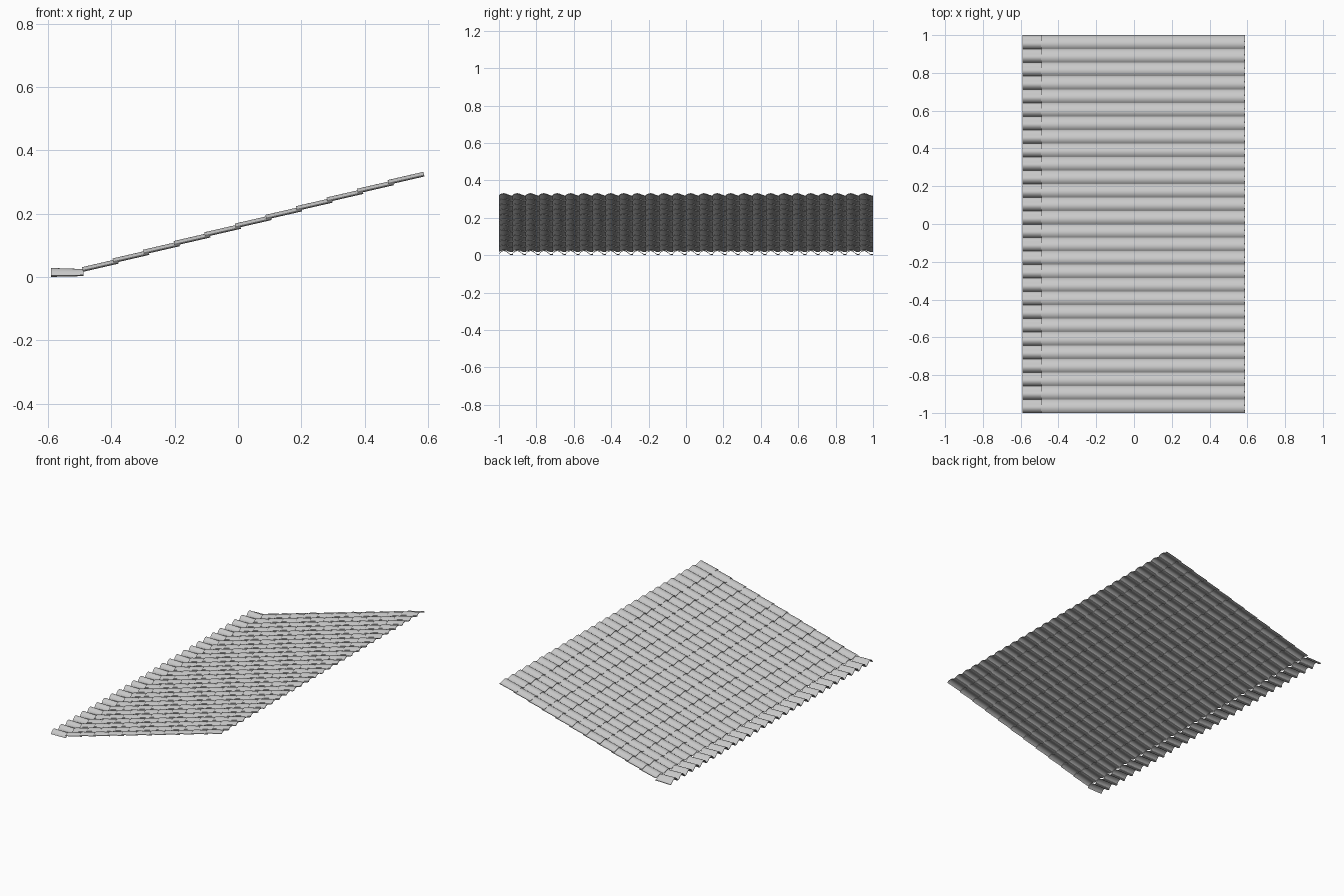
import bpy, bmesh, math
from mathutils import Matrix, Vector

cube = bpy.data.objects.get("Cube")
if cube:
    bpy.data.objects.remove(cube, do_unlink=True)

COLUMNS, ROWS = 28, 11
PITCH = 2 / (COLUMNS + 0.04)      # width of one tile column
STEP = Vector((0.0965, 0, 0.0275))  # offset from one sloped course to the next
HUMP, THICK = 0.012, 0.003
ANGLE = math.atan(0.23)

clay = bpy.data.materials.new("light_grey_tile")
clay.use_nodes = True
grey = (0.58, 0.58, 0.58, 1)
clay.diffuse_color = grey
clay.node_tree.nodes["Principled BSDF"].inputs["Base Color"].default_value = grey

# Pantile section: a rounded hump running into a shallow pan
PROFILE = [(0, 0.15), (0.1, 0.56), (0.2, 0.85), (0.31, 0.98), (0.4, 1), (0.5, 0.9),
           (0.6, 0.68), (0.7, 0.4), (0.8, 0.16), (0.9, 0.03), (0.97, 0), (1.04, 0.08)]


def section(bm, x, z, scale):
    """Add the upper and lower edge of the tile section at x."""
    return [[bm.verts.new((x, u * PITCH, z + h * HUMP * scale - drop)) for u, h in PROFILE]
            for drop in (0, THICK)]


def tile_course(name, length, start, end, location, tilt=0, rows=1):
    """Model one tile, then repeat it along the eave and up the slope."""
    bm = bmesh.new()
    top_a, low_a = section(bm, 0, *start)
    top_b, low_b = section(bm, length, *end)
    for i in range(len(PROFILE) - 1):
        j = i + 1
        for p, q in ((top_a, top_b), (top_b, low_b), (low_b, low_a), (low_a, top_a)):
            bm.faces.new((p[i], q[i], q[j], p[j]))
    for i in (0, -1):
        bm.faces.new((top_a[i], top_b[i], low_b[i], low_a[i]))
    bmesh.ops.recalc_face_normals(bm, faces=bm.faces)
    bm.transform(Matrix.Rotation(-tilt, 4, 'Y'))
    mesh = bpy.data.meshes.new(name)
    bm.to_mesh(mesh)
    bm.free()
    mesh.materials.append(clay)
    obj = bpy.data.objects.new(name, mesh)
    bpy.context.collection.objects.link(obj)
    obj.location = location
    bpy.ops.object.select_all(action='DESELECT')
    obj.select_set(True)
    bpy.context.view_layer.objects.active = obj
    bpy.ops.object.shade_smooth_by_angle(angle=math.radians(50))
    for label, count, offset in (("columns", COLUMNS, (0, PITCH, 0)), ("courses", rows, STEP)):
        if count > 1:
            mod = obj.modifiers.new(label, 'ARRAY')
            mod.count = count
            mod.use_relative_offset = False
            mod.use_constant_offset = True
            mod.constant_offset_displace = offset
    return obj


# Overlapping courses on the slope
tile_course("sloped_roof_tiles", 0.113 / math.cos(ANGLE), (0, 1), (0, 1),
            (-0.49, -1, 0.019), ANGLE, ROWS)

# Level, tapering course along the eave
tile_course("eave_tiles", 0.103, (0.003, 2.1), (0.0055, 1.6), (-0.59, -1, 0))
